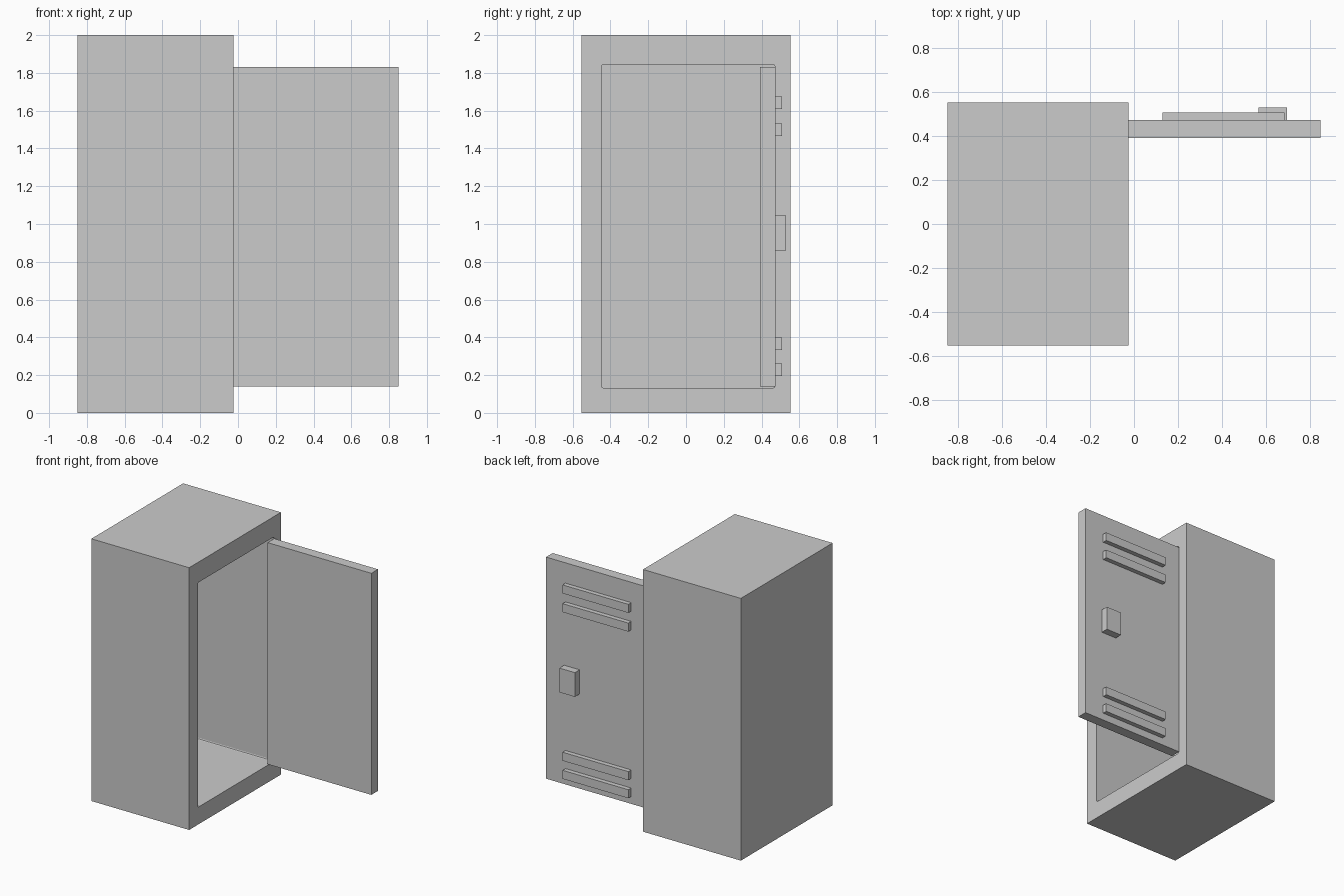
import bpy
import bmesh

if "Cube" in bpy.data.objects:
    bpy.data.objects.remove(bpy.data.objects["Cube"])


def box(name, lo, hi, round_x_edges=0.0):
    """Axis-aligned box from two corners, optionally rounding the edges running along x."""
    bm = bmesh.new()
    bmesh.ops.create_cube(bm, size=1)
    for v in bm.verts:
        v.co = [(a + b) / 2 + c * (b - a) for a, b, c in zip(lo, hi, v.co)]
    if round_x_edges:
        edges = [e for e in bm.edges
                 if abs(e.verts[0].co.x - e.verts[1].co.x) > 1e-4]
        bmesh.ops.bevel(bm, geom=edges, offset=round_x_edges, segments=2,
                        profile=0.5, affect='EDGES')
    mesh = bpy.data.meshes.new(name)
    bm.to_mesh(mesh)
    bm.free()
    obj = bpy.data.objects.new(name, mesh)
    bpy.context.collection.objects.link(obj)
    return obj


# Cabinet with a hollow interior opening on the +x side
cabinet = box("cabinet", (-0.85, -0.553, 0), (-0.025, 0.553, 2))
cutter = box("interior_cutter", (-0.75, -0.447, 0.132), (0.1, 0.47, 1.845), 0.01)
cutter.hide_render = True
cut = cabinet.modifiers.new("interior", 'BOOLEAN')
cut.operation = 'DIFFERENCE'
cut.solver = 'EXACT'
cut.object = cutter
bpy.context.view_layer.objects.active = cabinet
bpy.ops.object.modifier_apply(modifier=cut.name)
bpy.data.objects.remove(cutter)

# Door swung open
DOOR_FACE = 0.473
box("door", (-0.025, 0.393, 0.14), (0.85, DOOR_FACE, 1.83))

# Vent slats, in pairs at the top and bottom of the door
for i, z in enumerate((0.196, 0.334, 1.467, 1.61)):
    box(f"vent_slat_{i + 1}", (0.131, DOOR_FACE - 0.01, z), (0.686, 0.508, z + 0.065))

# Latch block
box("latch", (0.567, DOOR_FACE - 0.01, 0.861), (0.698, 0.53, 1.046))
